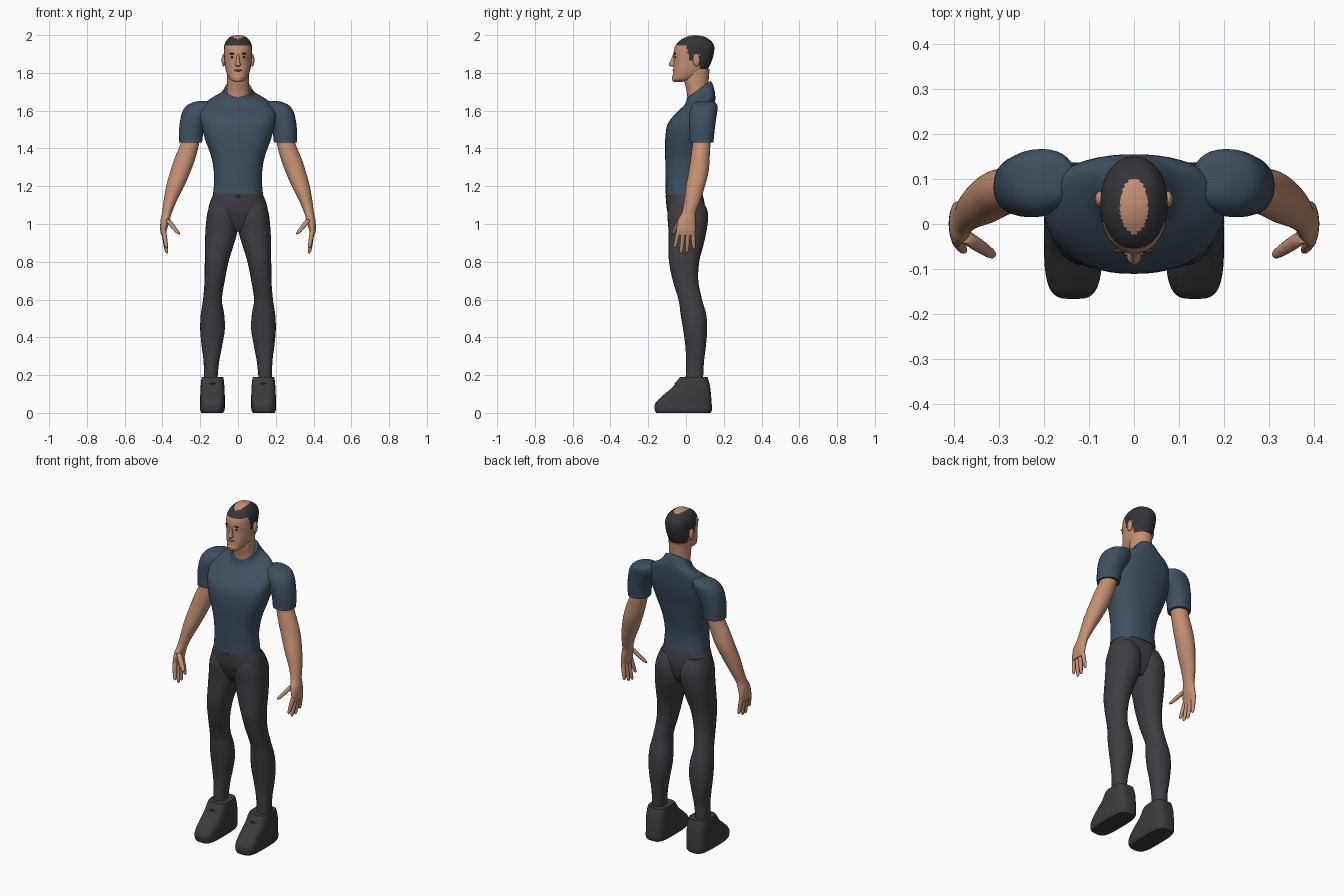
import bpy
import bmesh
import math
from mathutils import Matrix, Vector

if "Cube" in bpy.data.objects:
    bpy.data.objects.remove(bpy.data.objects["Cube"], do_unlink=True)


def material(name, colour):
    mat = bpy.data.materials.new(name)
    mat.use_nodes = True
    rgba = (*colour, 1.0)
    mat.diffuse_color = rgba
    mat.node_tree.nodes["Principled BSDF"].inputs["Base Color"].default_value = rgba
    return mat


skin = material("skin", (.56, .28, .17))
lip = material("lip", (.33, .14, .09))
hair = material("hair", (.035, .035, .04))
shirt_blue = material("shirt blue", (.05, .08, .12))
trouser_grey = material("trouser grey", (.05, .047, .055))
shoe_grey = material("shoe grey", (.045, .043, .047))


def finish(name, bm, mats, mirror):
    """Turn a bmesh into a smooth object, optionally mirrored across x."""
    bmesh.ops.recalc_face_normals(bm, faces=bm.faces)
    mesh = bpy.data.meshes.new(name)
    bm.to_mesh(mesh)
    bm.free()
    obj = bpy.data.objects.new(name, mesh)
    bpy.context.collection.objects.link(obj)
    for mat in mats:
        mesh.materials.append(mat)
    if mirror:
        obj.modifiers.new("Mirror", "MIRROR")
    bpy.ops.object.select_all(action="DESELECT")
    obj.select_set(True)
    bpy.context.view_layer.objects.active = obj
    bpy.ops.object.shade_smooth_by_angle(angle=math.radians(50))
    return obj


def spline(rows, steps):
    """Catmull-Rom interpolation through rows of numbers."""
    rows = [Vector(r) for r in rows]
    out = []
    for i in range(len(rows) - 1):
        b, c = rows[i], rows[i + 1]
        a = rows[i - 1] if i else b
        d = rows[i + 2] if i + 2 < len(rows) else c
        for s in range(steps):
            t = s / steps
            out.append(b + (c - a) * t / 2 + (2 * a - 5 * b + 4 * c - d) * t * t / 2
                       + (3 * b - a - 3 * c + d) * t ** 3 / 2)
    return out + [rows[-1]]


def loft(name, rows, mats, mirror=False, power=2.0, seg=32, steps=4, bend=None, rule=None):
    """Skin rings given as (z, x min, x max, y min, y max)."""
    bm = bmesh.new()
    rings = []
    for z, x0, x1, y0, y1 in spline(rows, steps):
        ring = []
        for k in range(seg):
            a = math.tau * k / seg
            c, s = math.cos(a), math.sin(a)
            u = math.copysign(abs(c) ** (2 / power), c)
            v = math.copysign(abs(s) ** (2 / power), s)
            p = Vector(((x0 + x1 + u * (x1 - x0)) / 2, (y0 + y1 + v * (y1 - y0)) / 2, z))
            ring.append(bm.verts.new(bend(p) if bend else p))
        rings.append(ring)
    for low, high in zip(rings, rings[1:]):
        for k in range(seg):
            n = (k + 1) % seg
            bm.faces.new((low[k], low[n], high[n], high[k]))
    bm.faces.new(rings[0])
    bm.faces.new(rings[-1])
    if rule:
        for f in bm.faces:
            f.material_index = rule(f.calc_center_median())
    return finish(name, bm, mats, mirror)


def even(rows):
    """Rows (z, half width, y min, y max) for parts centred on x."""
    return [(z, -w, w, f, b) for z, w, f, b in rows]


def ellipsoid(name, centre, size, mat, mirror=False):
    bm = bmesh.new()
    bmesh.ops.create_uvsphere(bm, u_segments=16, v_segments=10, radius=1,
                              matrix=Matrix.LocRotScale(Vector(centre), None, Vector(size)))
    return finish(name, bm, [mat], mirror)


def finger(name, base, tip, r):
    """Tapered digit with a rounded end."""
    base, tip = Vector(base), Vector(tip)
    rows = []
    for t, k in ((0, 1), (.4, 1), (.75, .85), (.93, .65), (1, .15)):
        p = base.lerp(tip, t)
        rows.append((p.z, p.x - r * k, p.x + r * k, p.y - r * k, p.y + r * k))
    loft(name, rows, [skin], mirror=True, seg=12, steps=2)


# Shirt: torso with a collar that rises towards the back
def collar_tilt(p):
    t = min(max((p.z - 1.5) / .2, 0), 1)
    p.z += (p.y - .07) * .7 * t * t
    return p


loft("shirt_body", even([
    (1.16, .132, -.108, .09), (1.25, .126, -.108, .085), (1.35, .14, -.11, .1),
    (1.45, .175, -.11, .12), (1.53, .195, -.098, .14), (1.6, .2, -.062, .152),
    (1.645, .165, -.03, .155), (1.67, .11, -.008, .15), (1.69, .083, .0, .143),
    (1.715, .071, .006, .13)]), [shirt_blue], power=2.3, seg=48, bend=collar_tilt)

loft("sleeve", [
    (1.432, .19, .312, .02, .145), (1.5, .18, .312, .018, .152), (1.56, .15, .304, .015, .16),
    (1.6, .13, .292, .02, .166), (1.63, .13, .268, .035, .165), (1.647, .14, .228, .06, .15),
    (1.652, .16, .2, .09, .12)], [shirt_blue], mirror=True, power=2.2)

# Arm running into the palm
loft("arm", [
    (1.5, .2, .3, .04, .135), (1.43, .205, .303, .035, .13), (1.35, .225, .335, .025, .125),
    (1.28, .25, .358, .015, .12), (1.2, .285, .38, 0, .1), (1.12, .325, .394, -.01, .075),
    (1.06, .35, .402, -.022, .052), (1.02, .362, .41, -.043, .05),
    (.97, .376, .412, -.05, .05), (.94, .384, .406, -.042, .042)], [skin], mirror=True)

for label, y, tip in (("index", -.037, (.378, -.06, .873)), ("middle", -.012, (.376, -.027, .843)),
                      ("ring", .012, (.378, .004, .846)), ("little", .035, (.38, .042, .866))):
    finger(label + "_finger", (.394, y, .97), tip, .012)
finger("thumb", (.375, -.028, 1.025), (.312, -.07, .945), .015)

# Trousers: pelvis and legs
loft("pelvis", even([
    (.96, .05, -.05, .06), (1.0, .11, -.075, .085), (1.06, .155, -.097, .098),
    (1.11, .15, -.105, .098), (1.165, .128, -.106, .086)]), [trouser_grey], power=2.3)

loft("leg", [
    (1.13, .02, .14, -.08, .085), (1.06, .002, .162, -.098, .116), (.97, .001, .172, -.093, .11),
    (.88, .026, .175, -.092, .09), (.8, .05, .176, -.09, .07), (.7, .07, .177, -.07, .065),
    (.6, .085, .185, -.04, .085), (.52, .073, .197, -.028, .107), (.44, .07, .2, -.015, .112),
    (.35, .085, .192, -.003, .105), (.27, .1, .182, 0, .095), (.17, .11, .18, -.002, .09)],
    [trouser_grey], mirror=True, power=2.2)
ellipsoid("waist_button", (0, -.106, 1.145), (.012, .004, .006), hair)

# Chunky shoes
loft("shoe", [
    (0, .08, .193, -.157, .13), (.015, .071, .2, -.165, .137), (.05, .07, .2, -.163, .136),
    (.09, .07, .2, -.125, .133), (.135, .072, .198, -.072, .128), (.17, .075, .195, -.047, .12),
    (.19, .079, .191, -.032, .114)], [shoe_grey], mirror=True, power=3.6, seg=40)
ellipsoid("lace", (.135, -.055, .155), (.017, .006, .005), hair, mirror=True)

# Neck and head
loft("neck", even([
    (1.62, .065, .01, .12), (1.7, .06, .004, .115), (1.76, .058, -.01, .12),
    (1.82, .06, -.01, .125)]), [skin])


def hair_rule(c):
    bald = (c.x / .031) ** 2 + ((c.y - .04) / .061) ** 2 < 1 and c.z > 1.9
    top = c.z > 1.945
    side = c.y > .005 and c.z > 1.9
    sideburn = .015 < c.y < .035 and c.z > 1.865
    back = c.y > .07 and c.z > 1.815
    return int((top or side or sideburn or back) and not bald)


loft("head", even([
    (1.753, .022, -.066, -.02), (1.765, .042, -.073, .04), (1.79, .057, -.069, .09),
    (1.82, .066, -.066, .115), (1.86, .071, -.064, .135), (1.9, .074, -.066, .147),
    (1.94, .074, -.058, .149), (1.97, .062, -.034, .132), (1.99, .042, 0, .1),
    (1.998, .02, .025, .07), (2.0, .004, .043, .051)]), [skin, hair],
    power=2.15, seg=64, steps=6, rule=hair_rule)

# Face details
loft("nose", even([
    (1.833, .008, -.08, -.05), (1.842, .016, -.09, -.05), (1.852, .012, -.089, -.05),
    (1.875, .008, -.078, -.05), (1.9, .007, -.068, -.05)]), [skin], seg=16)
ellipsoid("ear", (.076, .055, 1.868), (.011, .019, .034), skin, mirror=True)
ellipsoid("eye", (.029, -.056, 1.884), (.011, .005, .005), hair, mirror=True)
ellipsoid("eyebrow", (.03, -.059, 1.902), (.016, .006, .004), hair, mirror=True)
ellipsoid("mouth", (0, -.066, 1.813), (.022, .006, .005), lip)
ellipsoid("chin", (0, -.06, 1.775), (.026, .015, .018), skin)
